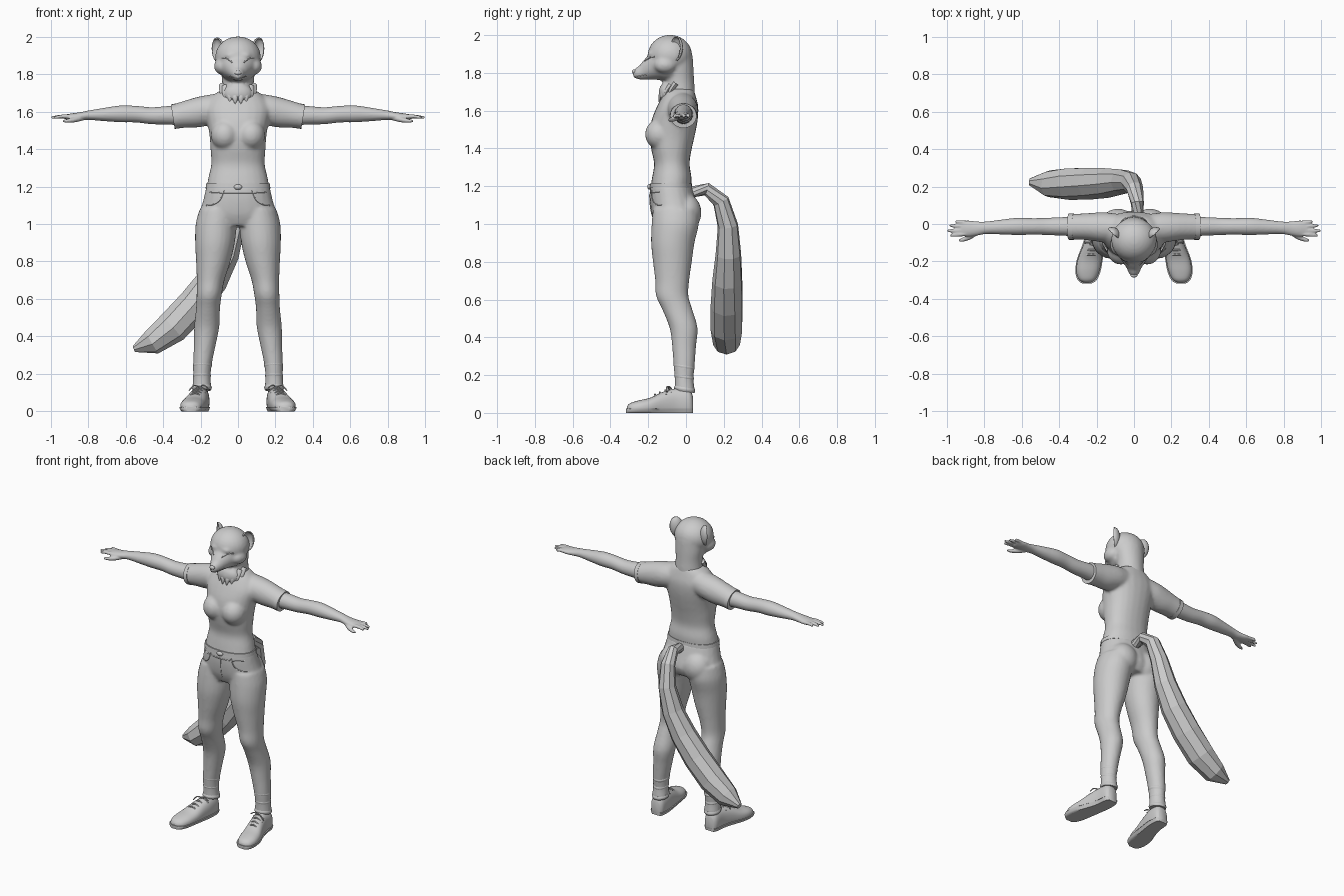
import bpy, bmesh, math
from mathutils import Vector, Matrix

if "Cube" in bpy.data.objects:
    bpy.data.objects.remove(bpy.data.objects["Cube"])

grey = bpy.data.materials.new("plain grey")
grey.use_nodes = True
GREY = (0.6, 0.6, 0.6, 1)
grey.diffuse_color = GREY
grey.node_tree.nodes["Principled BSDF"].inputs["Base Color"].default_value = GREY


def smooth_rings(rings, steps):
    """Catmull-Rom interpolation of (x, y, z, ru, rv) rings."""
    out = []
    for i in range(len(rings) - 1):
        a, b, c, d = (rings[max(0, min(len(rings) - 1, i + k))] for k in (-1, 0, 1, 2))
        for s in range(steps):
            t = s / steps
            out.append([(2*q + (r - p)*t + (2*p - 5*q + 4*r - w)*t*t + (3*q - p - 3*r + w)*t**3) / 2
                        for p, q, r, w in zip(a, b, c, d)])
    return out + [list(rings[-1])]


def tube(bm, rings, hint=(1, 0, 0), sides=24, steps=4, power=1.0, upright=None):
    """Loft elliptical rings; hint is the direction of each ring's first radius."""
    rings = smooth_rings(rings, steps)
    loops = []
    for i, r in enumerate(rings):
        p, q = rings[max(i - 1, 0)], rings[min(i + 1, len(rings) - 1)]
        t = Vector(upright) if upright else (Vector(q[:3]) - Vector(p[:3])).normalized()
        u = Vector(hint)
        u = (u - t * u.dot(t)).normalized()
        v = t.cross(u)
        loop = []
        for k in range(sides):
            a = math.tau * k / sides
            c, s = (math.copysign(abs(f) ** power, f) for f in (math.cos(a), math.sin(a)))
            loop.append(bm.verts.new(Vector(r[:3]) + u * (c * r[3]) + v * (s * r[4])))
        loops.append(loop)
    for a, b in zip(loops, loops[1:]):
        for k in range(sides):
            bm.faces.new((a[k], a[(k + 1) % sides], b[(k + 1) % sides], b[k]))
    bm.faces.new(loops[0][::-1])
    bm.faces.new(loops[-1])


def ball(bm, centre, radii, turn=0.0):
    m = Matrix.Translation(centre) @ Matrix.Rotation(turn, 4, 'Z') @ Matrix.Diagonal((*radii, 1))
    return bmesh.ops.create_uvsphere(bm, u_segments=24, v_segments=16, radius=1, matrix=m)["verts"]


def finish(name, bm, mirror=False, voxel=0, relax=0, smooth=True):
    bmesh.ops.recalc_face_normals(bm, faces=bm.faces)
    me = bpy.data.meshes.new(name)
    bm.to_mesh(me)
    bm.free()
    me.materials.append(grey)
    ob = bpy.data.objects.new(name, me)
    bpy.context.collection.objects.link(ob)
    if smooth:
        bpy.ops.object.select_all(action='DESELECT')
        bpy.context.view_layer.objects.active = ob
        ob.select_set(True)
        bpy.ops.object.shade_smooth_by_angle(angle=math.radians(50))
    if mirror:
        ob.modifiers.new("mirror", 'MIRROR').use_mirror_merge = False
    if voxel:
        r = ob.modifiers.new("blend", 'REMESH')
        r.mode, r.voxel_size, r.use_smooth_shade = 'VOXEL', voxel, True
        s = ob.modifiers.new("relax", 'SMOOTH')
        s.factor, s.iterations = 0.5, relax
    return ob


def seam(name, target, points, radius=0.003, mirror=True, lift=0.0):
    """Thin cord laid on the front of a target along (x, z) points."""
    bpy.context.view_layer.update()
    ev = target.evaluated_get(bpy.context.evaluated_depsgraph_get())
    path = []
    for x, z in smooth_rings(points, 5):
        hit, loc, _, _ = ev.ray_cast(Vector((x, -1, z)), Vector((0, 1, 0)))
        if hit:
            path.append((loc.x, loc.y - lift, loc.z, radius, radius))
    bm = bmesh.new()
    if len(path) > 1:
        tube(bm, path, hint=(0, 1, 0.1), sides=6, steps=1)
    return finish(name, bm, mirror)


# Shirt: torso, bust and short sleeves blended together
bm = bmesh.new()
tube(bm, [(0, -.08, 1.195, .168, .108), (0, -.075, 1.25, .158, .104), (0, -.075, 1.32, .143, .094),
          (0, -.077, 1.4, .147, .108), (0, -.073, 1.47, .152, .12), (0, -.06, 1.55, .165, .122),
          (0, -.045, 1.62, .175, .11), (0, -.037, 1.68, .14, .088), (0, -.035, 1.715, .09, .075)],
     power=.9, upright=(0, 0, 1))
for s in (-1, 1):
    ball(bm, (s * .07, -.137, 1.475), (.075, .08, .08))
    tube(bm, [(s * .06, -.02, 1.625, .07, .075), (s * .15, -.018, 1.61, .08, .08),
              (s * .22, -.015, 1.595, .075, .08), (s * .28, -.014, 1.585, .07, .072),
              (s * .345, -.014, 1.573, .068, .064)], hint=(0, 1, 0))
shirt = finish("shirt", bm, voxel=.01, relax=5)

# Collar band and hems
bm = bmesh.new()
tube(bm, [(0, -.08, 1.19, .173, .113), (0, -.08, 1.215, .17, .111)], upright=(0, 0, 1), power=.9)
finish("shirt_hem", bm)
bm = bmesh.new()
tube(bm, [(.322, -.014, 1.577, .071, .067), (.348, -.014, 1.573, .07, .066)], hint=(0, 1, 0))
finish("sleeve_hem", bm, mirror=True)

# Trousers: hips, seat and legs blended together
bm = bmesh.new()
tube(bm, [(0, -.08, 1.205, .168, .11), (0, -.07, 1.13, .185, .122), (0, -.055, 1.05, .205, .126),
          (0, -.055, .99, .19, .1)], upright=(0, 0, 1), power=.92)
for s in (-1, 1):
    ball(bm, (s * .085, -.003, 1.06), (.095, .085, .1))
    tube(bm, [(s * x, y, z, rx, ry) for z, x, y, rx, ry in (
        (1.08, .105, -.055, .1, .12), (1.0, .116, -.057, .11, .125), (.9, .123, -.07, .106, .115),
        (.8, .132, -.072, .092, .103), (.7, .146, -.073, .074, .09), (.62, .154, -.073, .067, .086),
        (.55, .16, -.047, .064, .08), (.45, .167, -.013, .067, .074), (.35, .178, -.01, .058, .063),
        (.25, .19, -.01, .05, .056), (.18, .193, -.01, .047, .05), (.115, .193, -.006, .052, .054))],
         upright=(0, 0, 1))
trousers = finish("trousers", bm, voxel=.01, relax=4)
seam("pocket_edge", trousers, [(.075, 1.18), (.095, 1.13), (.13, 1.105), (.17, 1.1)])
seam("waistband_edge", trousers, [(0, 1.165), (.08, 1.166), (.15, 1.17)])
seam("fly_seam", trousers, [(.004, 1.16), (.004, 1.1), (.004, 1.03)], mirror=False)
bm = bmesh.new()
ball(bm, (0, -.193, 1.197), (.022, .012, .014))
finish("waist_button", bm)

# Cuff and knee folds in the trouser legs
bm = bmesh.new()
for z, x, y, rx, ry in ((.125, .193, -.007, .053, .056), (.19, .193, -.01, .048, .052),
                        (.245, .19, -.01, .051, .056), (.64, .153, -.074, .067, .085)):
    tube(bm, [(x, y, z - .012, rx - .004, ry - .004), (x, y, z, rx, ry),
              (x, y, z + .012, rx - .004, ry - .004)], upright=(0, .15, 1))
finish("trouser_folds", bm, mirror=True)

# Bare arms with hands
bm = bmesh.new()
tube(bm, [(.28, -.014, 1.58, .052, .053), (.37, -.013, 1.58, .05, .05), (.46, -.013, 1.578, .046, .045),
          (.54, -.013, 1.586, .044, .044), (.62, -.013, 1.588, .046, .045), (.7, -.016, 1.585, .04, .037),
          (.79, -.02, 1.581, .033, .026), (.84, -.024, 1.575, .038, .022), (.89, -.024, 1.572, .043, .018),
          (.925, -.026, 1.572, .038, .012)], hint=(0, 1, 0))
for y0, y1, tip in ((.007, .014, .955), (-.014, -.009, .985), (-.035, -.036, .998), (-.054, -.06, .982)):
    tube(bm, [(.89, y0, 1.573, .011, .011), (.94, (y0 + y1) / 2, 1.574, .0105, .0105),
              (tip - .01, y1, 1.569, .0085, .008), (tip, y1, 1.567, .004, .004)], hint=(0, 1, 0), sides=12)
tube(bm, [(.83, -.035, 1.567, .016, .015), (.875, -.067, 1.556, .015, .014),
          (.915, -.084, 1.55, .011, .01), (.937, -.088, 1.549, .005, .005)], hint=(0, 1, 0), sides=12)
finish("arms", bm, mirror=True, voxel=.0055, relax=3)

# Head: skull, cheeks, snout, neck and throat fur
bm = bmesh.new()
ball(bm, (0, -.085, 1.892), (.122, .118, .109))
tube(bm, [(0, -.08, 1.845, .11, .09), (0, -.14, 1.84, .1, .085), (0, -.19, 1.82, .068, .062),
          (0, -.23, 1.803, .042, .042), (0, -.262, 1.797, .028, .03), (0, -.28, 1.797, .014, .016)])
tube(bm, [(0, -.03, 1.62, .1, .075), (0, -.033, 1.7, .088, .08), (0, -.035, 1.76, .085, .078),
          (0, -.04, 1.82, .092, .08), (0, -.055, 1.89, .1, .09)], upright=(0, 0, 1))
ball(bm, (0, -.1, 1.695), (.08, .045, .058))
for s in (-1, 1):
    ball(bm, (s * .083, -.11, 1.842), (.045, .06, .045))
    ball(bm, (s * .04, -.178, 1.9), (.035, .025, .018), s * .4)
head = finish("head", bm, voxel=.009, relax=5)
seam("eyelids", head, [(.03, 1.862), (.045, 1.874), (.065, 1.884), (.085, 1.886)], .004)
seam("mouth", head, [(.004, 1.775), (.025, 1.782), (.045, 1.79)], .0025)
bm = bmesh.new()
ball(bm, (0, -.274, 1.807), (.018, .012, .012))
finish("nose", bm)

# Throat fur tufts hanging over the collar
bm = bmesh.new()
for a in range(-70, 71, 20):
    x, y = .086 * math.sin(math.radians(a)), -.06 - .083 * math.cos(math.radians(a))
    drop = 1.655 + .03 * abs(a) / 70
    tube(bm, [(x, y + .035, drop + .06, .02, .015), (x, y + .008, drop + .02, .018, .012),
              (x * 1.03, y, drop - .018, .002, .002)], sides=8)
finish("throat_fur", bm, smooth=True)

# Cupped ears
bm = bmesh.new()
shell = ball(bm, (0, 0, 0), (.043, .034, .068))
bmesh.ops.delete(bm, geom=[v for v in shell if v.co.y < -.004], context='VERTS')
bmesh.ops.transform(bm, verts=bm.verts, matrix=Matrix.Translation((.108, -.055, 1.928))
                    @ Matrix.Rotation(math.radians(42), 4, 'Z') @ Matrix.Rotation(math.radians(8), 4, 'Y'))
ears = finish("ears", bm, mirror=True)
ears.modifiers.new("thickness", 'SOLIDIFY').thickness = .008

# Shoes: upper and sole flattened against the ground
plan = ((.036, .2, .03, .09), (.015, .2, .045, .125), (-.05, .203, .05, .13), (-.12, .218, .056, .112),
        (-.19, .236, .064, .08), (-.25, .246, .062, .066), (-.295, .25, .045, .052), (-.312, .25, .02, .035))
for name, grow, top in (("shoe_uppers", 0, 1), ("shoe_soles", .005, .022)):
    bm = bmesh.new()
    tube(bm, [(x, y - grow * (y < -.2), h * .4, w + grow, h * .6) for y, x, w, h in plan],
         upright=(0, -1, 0), power=.85, sides=28)
    for v in bm.verts:
        v.co.z = min(max(v.co.z, 0), top)
    finish(name, bm, mirror=True)
bm = bmesh.new()
for y, z, x in ((-.075, .127, .206), (-.105, .118, .215), (-.135, .107, .222), (-.16, .096, .229)):
    tube(bm, [(x - .038, y, z - .022, .005, .005), (x, y - .004, z + .002, .005, .005),
              (x + .038, y, z - .022, .005, .005)], hint=(0, 1, 0), sides=6)
tube(bm, [(.16, -.09, .125, .004, .004), (.185, -.09, .14, .004, .004), (.205, -.08, .13, .004, .004),
          (.235, -.1, .138, .004, .004), (.262, -.1, .11, .004, .004)], hint=(0, 1, 0), sides=6)
finish("shoe_laces", bm, mirror=True)

# Tail: faceted, sweeping down and to the right
bm = bmesh.new()
tube(bm, [(.02, .03, 1.17, .03, .03), (.018, .11, 1.185, .035, .035), (.005, .185, 1.12, .045, .046),
          (-.015, .222, .99, .055, .055), (-.06, .225, .84, .068, .07), (-.135, .22, .7, .08, .084),
          (-.235, .217, .57, .086, .09), (-.35, .215, .45, .086, .09), (-.46, .215, .37, .072, .07),
          (-.555, .225, .333, .02, .018)], hint=(.5, .85, .1), sides=9, steps=1)
finish("tail", bm, smooth=False)
